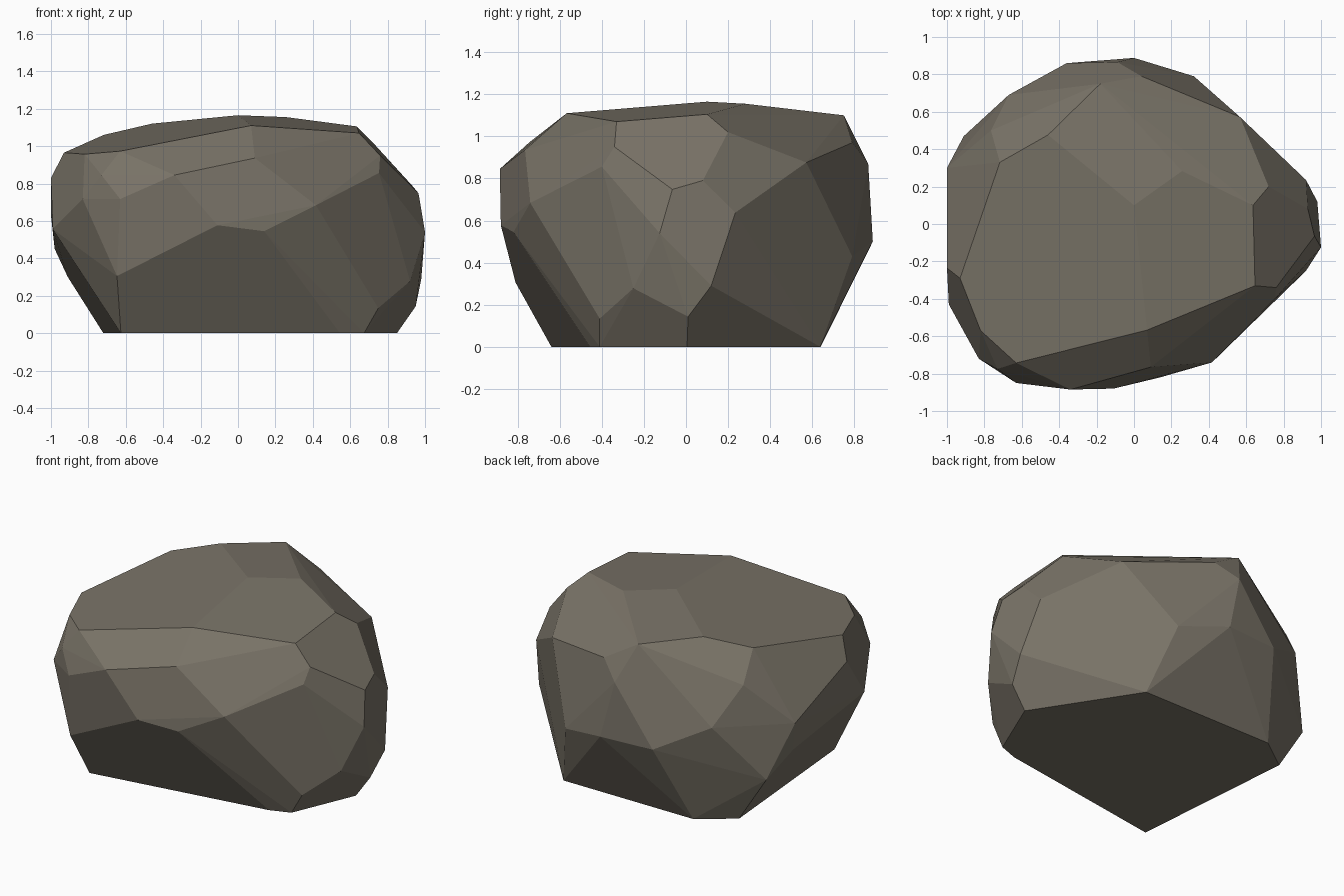
import bpy, bmesh, math

# Flat underside outline (x, y) on the ground
FOOTPRINT = [(-.626, -.64), (.545, -.457), (.674, -.41), (.85, .005),
             (.44, .638), (-.5, .64), (-.72, .48)]

# Chipped corners, grouped by the side of the stone they shape
CROWN = [(0, .1, 1.165), (.257, .283, 1.155), (-.717, .33, 1.06), (-.46, .476, 1.12),
         (-.18, .75, 1.1), (.636, .1, 1.105), (.647, -.33, 1.07), (.07, -.567, 1.11),
         (-.63, -.743, .973), (-.82, -.57, .957), (-.93, -.29, .965), (.72, .2, 1.02)]
FRONT = [(.76, -.34, .95), (.754, -.4, .856), (.417, -.74, .684), (.09, -.765, .936),
         (-.34, -.885, .845), (.14, -.82, .545), (-.11, -.88, .577), (-.63, -.85, .717),
         (-.73, -.775, .845), (-.83, -.72, .717), (-.647, -.81, .305)]
RIGHT = [(.75, -.41, .134), (.95, .01, .143), (.92, -.25, .278), (.98, .12, .29),
         (.92, .235, .638), (.93, .08, .79), (.965, -.065, .748), (1, -.125, .54)]
BACK = [(.567, .572, .876), (.04, .79, .97), (-.09, .866, .87), (.32, .79, .43),
        (0, .888, .5), (-.36, .86, .5), (-.67, .69, .66)]
LEFT = [(-.765, .5, .893), (-.91, .47, .3), (-.98, .29, .45), (-1, .3, .63),
        (-1, -.235, .83), (-.99, -.43, .556)]

# Stone body: convex hull of the corners, near-coplanar facets merged
bm = bmesh.new()
for x, y in FOOTPRINT:
    bm.verts.new((x, y, 0))
for co in CROWN + FRONT + RIGHT + BACK + LEFT:
    bm.verts.new(co)
hull = bmesh.ops.convex_hull(bm, input=bm.verts[:])
loose = [v for v in bm.verts if not v.link_faces]
bmesh.ops.delete(bm, geom=loose, context='VERTS')
bmesh.ops.dissolve_limit(bm, angle_limit=math.radians(4),
                         verts=bm.verts[:], edges=bm.edges[:])
bmesh.ops.recalc_face_normals(bm, faces=bm.faces[:])

mesh = bpy.data.meshes.new("boulder")
bm.to_mesh(mesh)
bm.free()
boulder = bpy.data.objects.new("boulder", mesh)
bpy.context.collection.objects.link(boulder)

# Single warm grey stone colour
stone = bpy.data.materials.new("warm grey stone")
stone.diffuse_color = (0.19, 0.17, 0.135, 1)
mesh.materials.append(stone)
